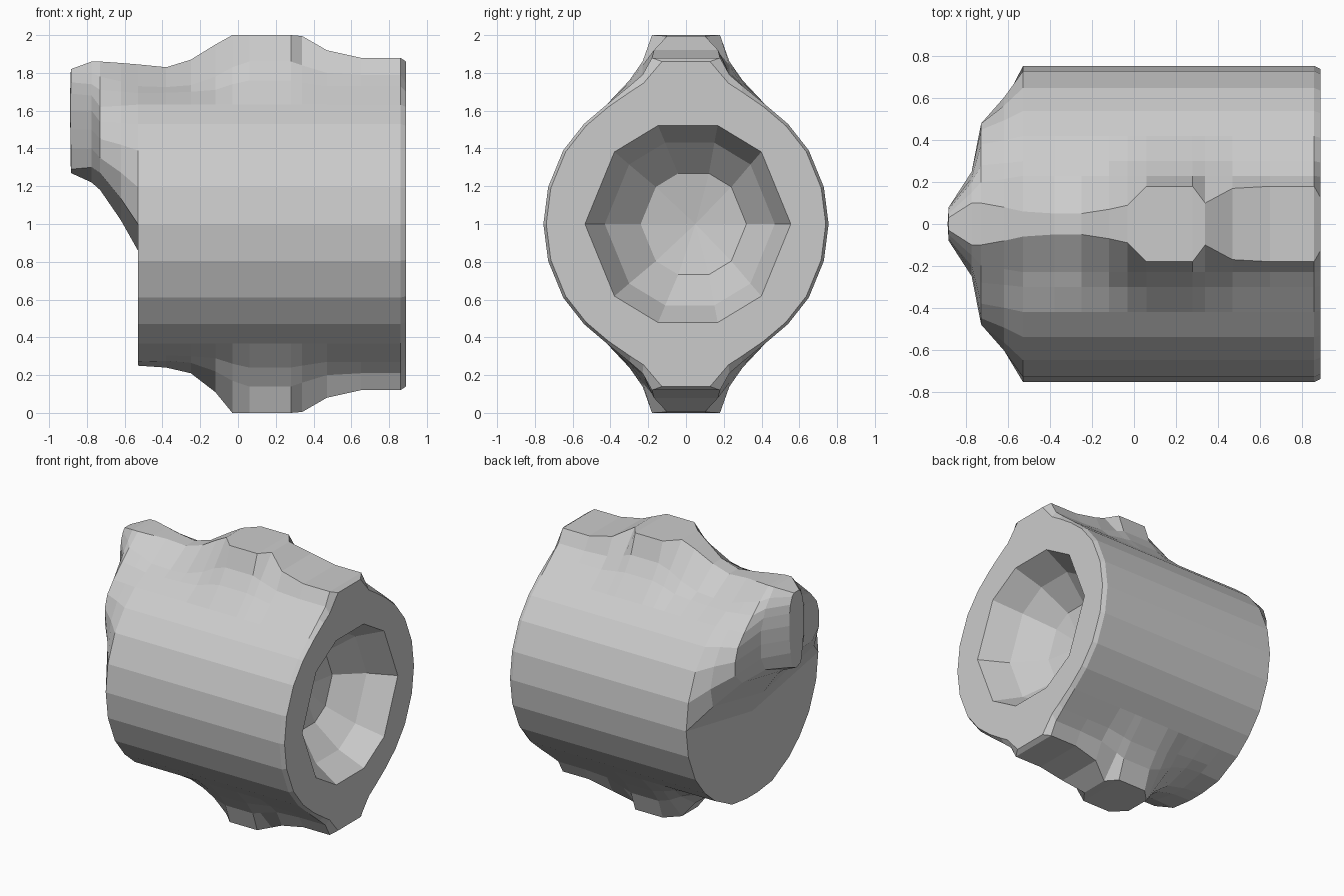
import bpy, bmesh, math

if "Cube" in bpy.data.objects:
    bpy.data.objects.remove(bpy.data.objects["Cube"])

# Fixed quarter-section of the barrel (y, height from axis), below the ridge
SIDE = [(.42, .632), (.54, .53), (.65, .39), (.73, .195), (.755, 0)]

# Stations along x: ridge half width, top ridge height, bottom ridge height,
# first shoulder height, second shoulder height
STATIONS = [
    (-.53, .06, .845, .75, .73, .693),
    (-.38, .05, .83, .76, .725, .695),
    (-.25, .05, .87, .79, .735, .70),
    (-.12, .07, .95, .89, .78, .71),
    (-.03, .09, 1.0, 1.0, .83, .74),
    (.06, .18, 1.0, 1.0, .86, .76),
    (.28, .18, 1.0, 1.0, .86, .76),
    (.34, .10, .995, .995, .84, .75),
    (.47, .17, .92, .92, .80, .73),
    (.65, .18, .88, .88, .79, .73),
    (.86, .18, .88, .88, .79, .73),
    (.89, .13, .86, .86, .76, .715),
]

# Half-sections of the nose, crest to underside (y, height from axis)
NOSE_MID = [(.10, .86), (.20, .78), (.28, .71), (.38, .62), (.45, .54),
            (.48, .45), (.48, .35), (.40, .27), (0, .18)]
NOSE_FRONT = [(.10, .86), (.15, .80), (.20, .74), (.22, .68), (.25, .60),
              (.25, .50), (.25, .40), (.20, .30), (0, .22)]
NOSE_TIP = [(.03, .82), (.05, .80), (.07, .75), (.08, .69), (.08, .60),
            (.08, .50), (.07, .40), (.05, .29), (0, .27)]

bm = bmesh.new()


def add(x, pts):
    return [bm.verts.new((x, y, 1 + h)) for y, h in pts]


def quarter(a, ridge, s1, s2):
    return [(a, ridge), (.23, s1), (.30, s2)] + SIDE


def bridge(r0, r1):
    n = len(r0)
    for i in range(n):
        j = (i + 1) % n
        bm.faces.new((r0[i], r0[j], r1[j], r1[i]))


# Barrel with top and bottom bosses: 30-sided loft along x
rings = []
for x, a, ht, hb, s1, s2 in STATIONS:
    up = quarter(a, ht, s1, s2)
    low = [(y, -h) for y, h in
           quarter(a, hb, min(s1, hb - .02), s2)]
    right = up + low[-2::-1]
    k = .98 if x == .89 else 1
    right = [(y * k, h if abs(h) > .8 else h * k) for y, h in right]
    rings.append(add(x, right + [(-y, h) for y, h in reversed(right)]))
for r0, r1 in zip(rings, rings[1:]):
    bridge(r0, r1)

# Flat lower half of the back end
back = rings[0]
mid = bm.verts.new((-.53, 0, .86))
bm.faces.new(back[7:23] + [mid])

# Stepped nose growing out of the upper half of the back end
base = back[:8] + [mid] + back[22:]
base_half = [(v.co.y, v.co.z - 1) for v in base[:9]]
step = [((p[0] + q[0]) / 2, (p[1] + q[1]) / 2)
        for p, q in zip(base_half, NOSE_MID)]
prev = base
for x, half in ((-.62, step), (-.73, NOSE_MID),
                (-.775, NOSE_FRONT), (-.885, NOSE_TIP)):
    ring = add(x, half + [(-y, h) for y, h in reversed(half[:-1])])
    bridge(prev, ring)
    prev = ring
tip = bm.verts.new((-.89, 0, 1.66))
for i in range(len(prev)):
    bm.faces.new((prev[i], prev[(i + 1) % len(prev)], tip))

# Rim face and ten-sided recess in the open end
rim = rings[-1]
angles = [math.atan2(rim[i].co.z - 1, rim[i].co.y) for i in range(1, 30, 3)]


def recess_ring(x, r, cy):
    return add(x, [(cy + r * math.cos(t), r * math.sin(t)) for t in angles])


mouth = recess_ring(.89, .545, .01)
for k in range(10):
    outer = [rim[(1 + 3 * k + i) % 30] for i in range(4)]
    bm.faces.new(outer + [mouth[(k + 1) % 10], mouth[k]])
prev = mouth
for x, r, cy in ((.70, .45, .02), (.53, .28, .04)):
    ring = recess_ring(x, r, cy)
    bridge(prev, ring)
    prev = ring
floor = bm.verts.new((.48, .05, 1))
for k in range(10):
    bm.faces.new((prev[k], prev[(k + 1) % 10], floor))

bmesh.ops.recalc_face_normals(bm, faces=bm.faces[:])
mesh = bpy.data.meshes.new("barrel_housing")
bm.to_mesh(mesh)
bm.free()
bpy.context.collection.objects.link(bpy.data.objects.new("barrel_housing", mesh))
